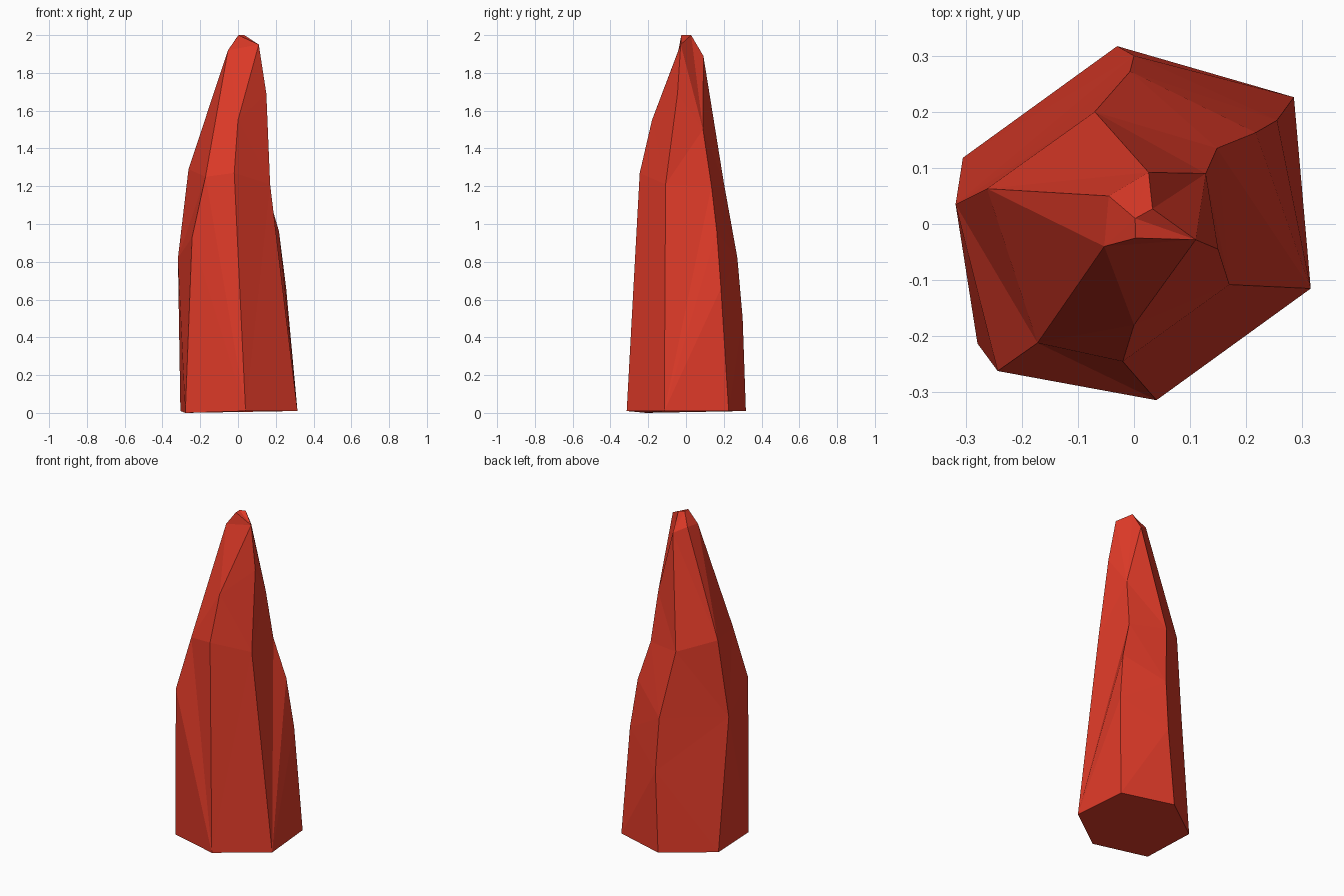
import bpy, bmesh
from mathutils import Vector

if "Cube" in bpy.data.objects:
    bpy.data.objects.remove(bpy.data.objects["Cube"])

# one flat red colour
red = bpy.data.materials.new("crystal red")
red.diffuse_color = (0.73, 0.042, 0.021, 1)
red.use_nodes = True
red.node_tree.nodes["Principled BSDF"].inputs["Base Color"].default_value = red.diffuse_color

# the six long ridges of the crystal, from base to tip, clockwise from above
tip_right = (0.11, -0.028, 1.95)
ridges = [
    [(-0.305, 0.118, 0.01), (-0.318, 0.035, 0.82), (-0.262, 0.063, 1.29), (-0.045, 0.05, 1.93)],
    [(-0.03, 0.317, 0.01), (0, 0.30, 0.50), (-0.007, 0.272, 0.82), (-0.07, 0.20, 1.22), (0.026, 0.092, 1.89)],
    [(0.285, 0.226, 0.01), (0.255, 0.185, 0.66), (0.217, 0.163, 0.96), (0.148, 0.135, 1.20),
     (0.128, 0.09, 1.50), (0.033, 0.027, 2.0)],
    [(0.315, -0.115, 0.01), (0.17, -0.108, 1.21), (0.15, -0.045, 1.69), tip_right],
    [(0.04, -0.314, 0.01), (-0.02, -0.245, 1.27), (0, -0.18, 1.55), tip_right],
    [(-0.279, -0.213, 0.0), (-0.243, -0.262, 0.93), (-0.172, -0.212, 1.25), (-0.053, -0.04, 1.92)],
]

bm = bmesh.new()
chains = [[bm.verts.new(p) for p in r] for r in ridges]


def skin(a, b):
    """Fill the side between two ridges, stepping up whichever is lower."""
    i = j = 0
    while i < len(a) - 1 or j < len(b) - 1:
        if j == len(b) - 1 or (i < len(a) - 1 and a[i + 1].co.z <= b[j + 1].co.z):
            bm.faces.new((a[i], a[i + 1], b[j]))
            i += 1
        else:
            bm.faces.new((a[i], b[j + 1], b[j]))
            j += 1


# sides and base
for k in range(6):
    skin(chains[k], chains[(k + 1) % 6])
bm.faces.new([c[0] for c in chains])

# tip facets around a short summit edge
A, B, C, D, E, F = [c[-1] for c in chains]
back = bm.verts.new((0.002, 0.01, 2.0))
front = bm.verts.new((0.003, -0.025, 2.0))
for f in ((A, B, back), (B, C, back), (C, D, back), (D, front, back),
          (E, F, front), (F, A, back), (F, back, front)):
    bm.faces.new(f)

bmesh.ops.remove_doubles(bm, verts=bm.verts, dist=0.0005)
bmesh.ops.recalc_face_normals(bm, faces=bm.faces)
mesh = bpy.data.meshes.new("crystal")
bm.to_mesh(mesh)
bm.free()
mesh.materials.append(red)
bpy.context.collection.objects.link(bpy.data.objects.new("crystal", mesh))
